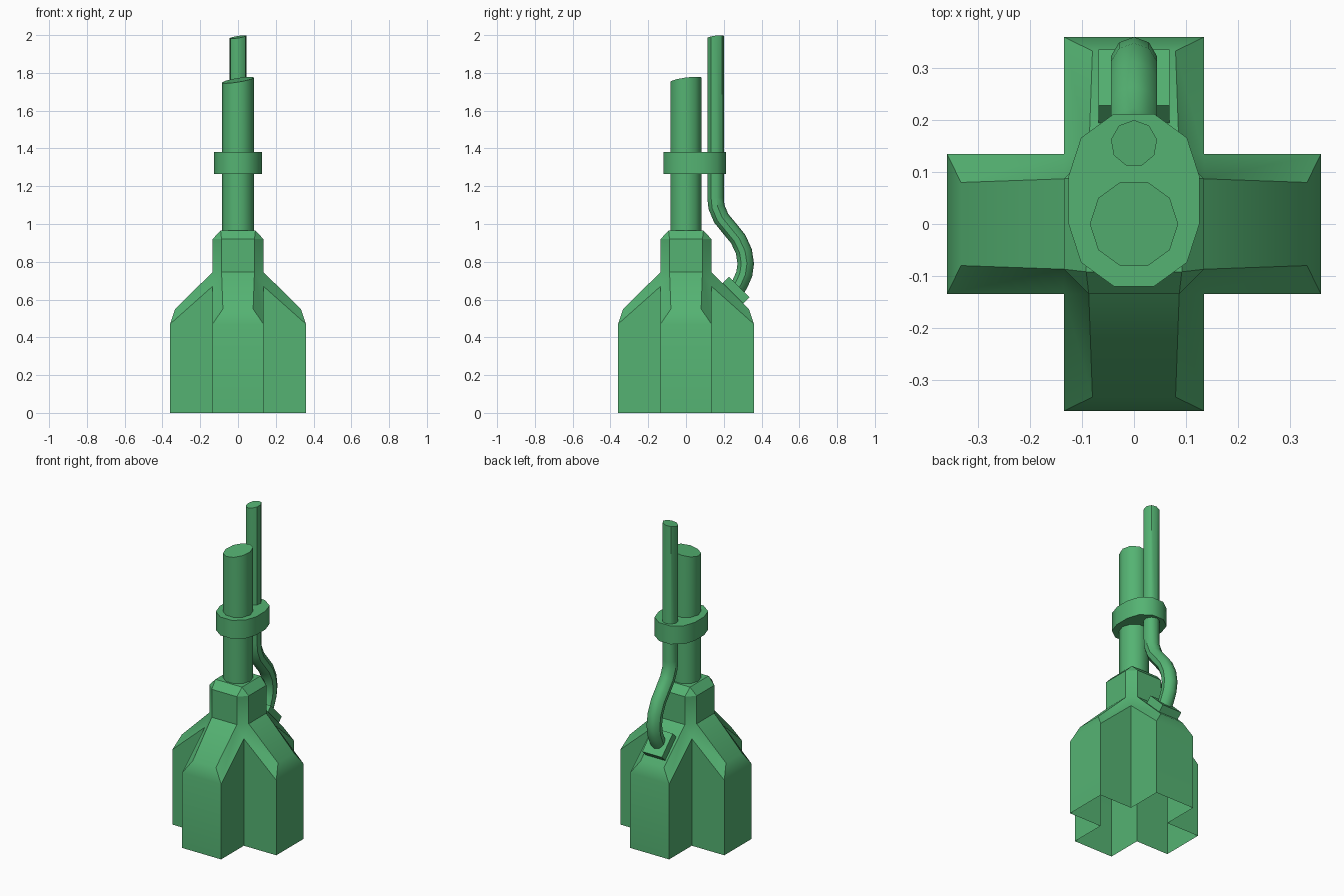
import bpy, bmesh
from math import sin, cos, pi, radians
from mathutils import Vector, Matrix

if "Cube" in bpy.data.objects:
    bpy.data.objects.remove(bpy.data.objects["Cube"])

green = bpy.data.materials.new("green_paint")
green.diffuse_color = (0.09, 0.45, 0.17, 1)
green.use_nodes = True
green.node_tree.nodes["Principled BSDF"].inputs["Base Color"].default_value = green.diffuse_color


def finish(name, bm, angle=40):
    me = bpy.data.meshes.new(name)
    bm.to_mesh(me)
    bm.free()
    ob = bpy.data.objects.new(name, me)
    bpy.context.collection.objects.link(ob)
    me.materials.append(green)
    bpy.ops.object.select_all(action='DESELECT')
    ob.select_set(True)
    bpy.context.view_layer.objects.active = ob
    bpy.ops.object.shade_smooth_by_angle(angle=radians(angle))
    return ob


def loft(name, rings):
    """Closed tube through a list of equal-sized rings, capped at both ends."""
    bm = bmesh.new()
    vs = [[bm.verts.new(p) for p in r] for r in rings]
    n = len(vs[0])
    for a, b in zip(vs, vs[1:]):
        for i in range(n):
            bm.faces.new((a[i], a[(i + 1) % n], b[(i + 1) % n], b[i]))
    bm.faces.new(vs[0])
    bm.faces.new(vs[-1])
    bmesh.ops.recalc_face_normals(bm, faces=bm.faces)
    return finish(name, bm)


def ngon(n, r, start=0.0):
    return [(r * cos(start + 2 * pi * i / n), r * sin(start + 2 * pi * i / n)) for i in range(n)]


def slant(x, y):
    return 0.16 * x + 0.13 * y


# Cross-shaped housing with neck, open underneath: one quarter turned four times
P = {k: Vector(v) for k, v in dict(
    a=(.36, .135, 0), b=(.36, .135, .47), c=(.333, .08, .55), d=(.135, .087, .745),
    e=(.135, .135, .67), f=(.135, .135, 0), g=(.135, .087, .92), h=(.092, .092, .965)).items()}
for k in "abcdefgh":
    v = P[k]
    P[k.upper()] = Vector((v.x, -v.y, v.z))      # mirrored across the arm
P["p"] = Vector((.087, .135, .745))              # next arm's side of the corner
P["q"] = Vector((.087, .135, .92))
quarter = ["AabB", "BbcC", "CcdD", "afeb", "BEFA", "bedc", "CDEB",
           "DdgG", "GghH", "epd", "dpqg", "gqh"]
bm = bmesh.new()
for i in range(4):
    rot = Matrix.Rotation(i * pi / 2, 3, 'Z')
    for face in quarter:
        bm.faces.new([bm.verts.new(rot @ P[k]) for k in face])
bm.faces.new([bm.verts.new(Matrix.Rotation(i * pi / 2, 3, 'Z') @ P["h"]) for i in range(4)])
bmesh.ops.remove_doubles(bm, verts=bm.verts, dist=1e-4)
finish("housing", bm, 30)

# Main pole with slanted cut top
poly = ngon(10, .085)
loft("main_pole", [[(x, y, .96) for x, y in poly],
                   [(x, y, 1.762 + slant(x, y)) for x, y in poly]])

# Collar around both poles: a ten-sided ring stretched towards the back
outline = []
for i, (x, y) in enumerate(ngon(10, .126)):
    if i in (0, 5):
        ends = [(x, 0), (x, .092)]
        outline += ends if i == 0 else ends[::-1]
    else:
        outline.append((x, y + .092 if y > 0 else y))
loft("collar", [[(x, y, z) for x, y in outline] for z in (1.265, 1.38)])

# Hose: straight upper run, then an S-bend into the plug
path = [(.155, 1.99), (.155, 1.14), (.16, 1.09), (.185, 1.03), (.23, .975), (.275, .92),
        (.305, .855), (.315, .79), (.307, .735), (.286, .687), (.262, .645)]
pts = [Vector((0, y, z)) for y, z in path]
rings = []
for i, p in enumerate(pts):
    t = (pts[min(i + 1, len(pts) - 1)] - pts[max(i - 1, 0)]).normalized()
    if i < 2:
        t = Vector((0, 0, -1))
    side = Vector((0, -t.z, t.y))
    ring = [p + Vector((x, 0, 0)) + side * y for x, y in ngon(9, .045, pi / 2)]
    if i == 0:
        for v in ring:
            v.z += slant(v.x, v.y - .155)
    rings.append(ring)
loft("hose", rings)

# Plug block lying on the sloped back arm
bm = bmesh.new()
bmesh.ops.create_cube(bm, size=1, matrix=Matrix.Translation((0, .262, .646))
                      @ Matrix.Rotation(-pi / 4, 4, 'X') @ Matrix.Diagonal((.136, .153, .056, 1)))
finish("hose_plug", bm, 30)
